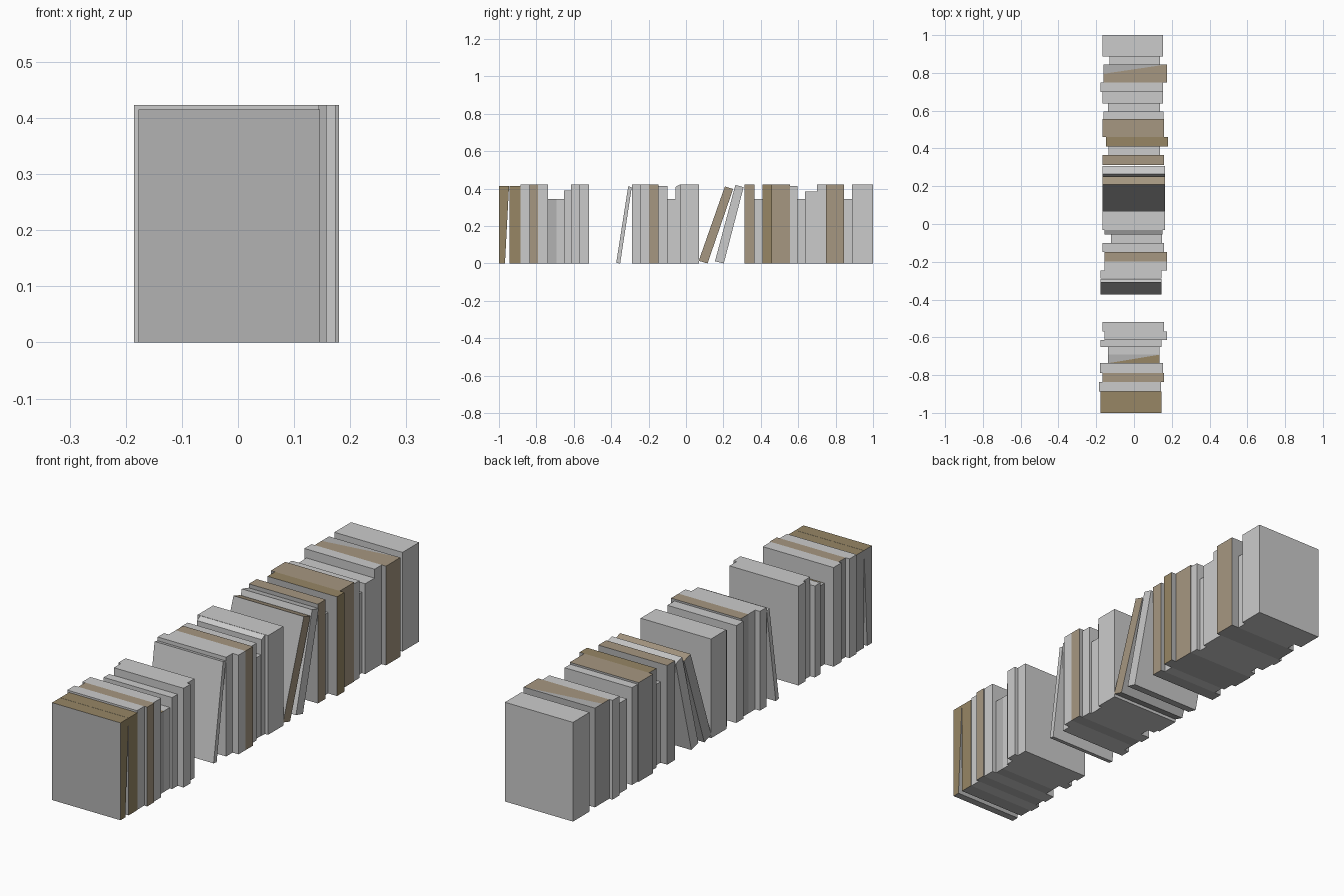
import bpy


def material(name, rgb):
    m = bpy.data.materials.new(name)
    m.diffuse_color = (*rgb, 1)
    return m


grey = material("grey_cover", (0.45, 0.45, 0.45))
tan = material("tan_cover", (0.38, 0.31, 0.22))
brown = material("brown_cover", (0.31, 0.24, 0.13))


def book(name, x0, x1, profile, color=None, half=False):
    """Prism from a (y, z) profile: bottom front, bottom back, top back, top front.
    Colour goes on the spine (+x) and top; half tints one triangle of the top only."""
    verts = [(x, y, z) for x in (x0, x1) for y, z in profile]
    # left, spine, bottom, back, front, then two triangles of the top
    faces = [(0, 3, 2, 1), (4, 5, 6, 7), (0, 1, 5, 4), (1, 2, 6, 5),
             (0, 4, 7, 3), (3, 7, 6), (3, 6, 2)]
    if not half:
        faces[5:] = [(3, 7, 6, 2)]
    mesh = bpy.data.meshes.new(name)
    mesh.from_pydata(verts, [], faces)
    obj = bpy.data.objects.new(name, mesh)
    bpy.context.collection.objects.link(obj)
    if color:
        mesh.materials.append(grey)
        mesh.materials.append(color)
        mesh.polygons[5].material_index = 1
        if not half or color is tan:
            mesh.polygons[1].material_index = 1


# Upright books: y front, y back, x left, x right, height, colour, half-tinted top
T, S = 0.423, 0.345
upright = [
    (0.888, 1.0, -0.167, 0.154, T, None, 0),
    (0.845, 0.888, -0.130, 0.138, S, None, 0),
    (0.795, 0.845, -0.162, 0.174, T, tan, 1),
    (0.748, 0.795, -0.162, 0.174, T, tan, 0),
    (0.700, 0.748, -0.177, 0.154, T, None, 0),
    (0.637, 0.700, -0.167, 0.154, 0.385, None, 0),
    (0.595, 0.637, -0.138, 0.138, S, None, 0),
    (0.557, 0.595, -0.162, 0.156, 0.415, None, 0),
    (0.460, 0.557, -0.167, 0.158, T, tan, 0),
    (0.410, 0.460, -0.148, 0.180, T, brown, 0),
    (0.365, 0.410, -0.135, 0.138, S, None, 0),
    (0.312, 0.365, -0.167, 0.158, T, tan, 0),
    (-0.033, 0.070, -0.167, 0.165, T, None, 0),
    (-0.100, -0.055, -0.123, 0.148, S, None, 0),
    (-0.148, -0.100, -0.167, 0.158, 0.415, None, 0),
    (-0.198, -0.148, -0.155, 0.174, T, tan, 0),
    (-0.245, -0.198, -0.155, 0.174, T, None, 0),
    (-0.288, -0.245, -0.177, 0.146, T, None, 0),
    (-0.568, -0.519, -0.167, 0.158, T, None, 0),
    (-0.615, -0.568, -0.155, 0.174, T, None, 0),
    (-0.652, -0.615, -0.177, 0.146, 0.39, None, 0),
    (-0.692, -0.652, -0.138, 0.135, S, None, 0),
    (-0.737, -0.692, -0.138, 0.135, S, brown, 1),
    (-0.790, -0.737, -0.180, 0.154, T, None, 0),
    (-0.837, -0.790, -0.167, 0.158, T, tan, 0),
    (-0.886, -0.837, -0.185, 0.144, T, None, 0),
    (-0.945, -0.886, -0.177, 0.146, 0.415, brown, 0),
]
for i, (y0, y1, x0, x1, h, col, half) in enumerate(upright):
    book(f"upright_book_{i + 1}", x0, x1,
         [(y0, 0), (y1, 0), (y1, h), (y0, h)], col, bool(half))

# Leaning books and those with slanted sides
book("leaning_grey_book", -0.167, 0.165,
     [(0.155, 0.012), (0.202, 0), (0.308, 0.408), (0.264, 0.42)])
book("leaning_tan_book", -0.167, 0.165,
     [(0.068, 0.014), (0.115, 0), (0.252, 0.398), (0.208, 0.412)], tan)
book("leaning_thin_book", -0.177, 0.146,
     [(-0.373, 0.003), (-0.352, 0), (-0.290, 0.408), (-0.309, 0.412)])
book("thin_book", -0.155, 0.15,
     [(-0.055, 0), (-0.033, 0), (-0.033, 0.422), (-0.055, 0.41)])
book("end_book", -0.177, 0.146,
     [(-1.0, 0), (-0.968, 0), (-0.946, 0.415), (-1.0, 0.415)], brown)
